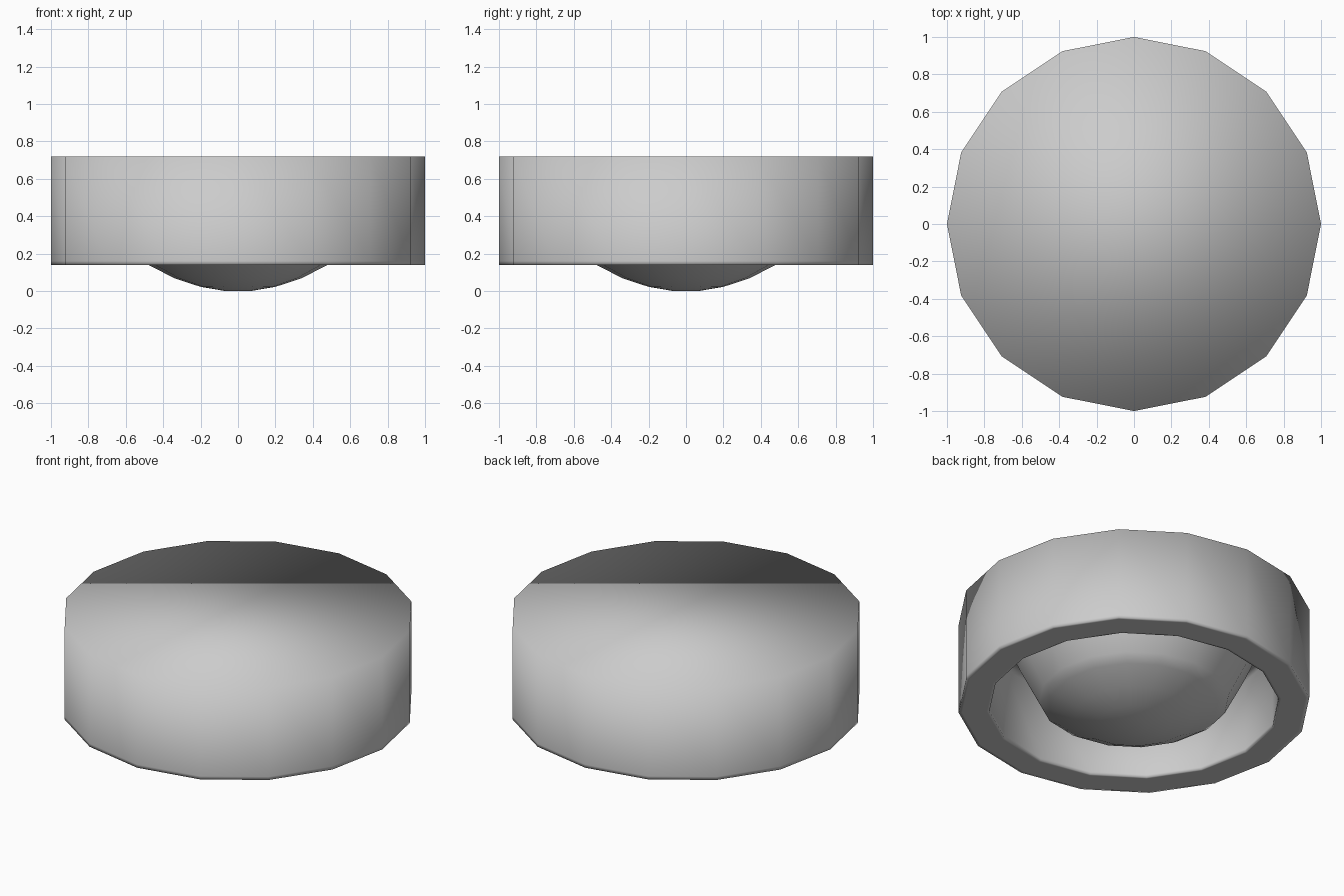
import bpy, bmesh, math

if "Cube" in bpy.data.objects:
    bpy.data.objects.remove(bpy.data.objects["Cube"])

SIDES = 16


def lathe(name, profile, cap_first=False, cap_last=False):
    """Spin (radius, z) points around z into a smooth-shaded part."""
    bm = bmesh.new()
    rings = []
    for r, z in profile:
        rings.append([bm.verts.new((r * math.cos(2 * math.pi * i / SIDES),
                                    r * math.sin(2 * math.pi * i / SIDES), z))
                      for i in range(SIDES)])
    for a, b in zip(rings, rings[1:]):
        for i in range(SIDES):
            j = (i + 1) % SIDES
            bm.faces.new((a[i], a[j], b[j], b[i]))
    if cap_first:
        bm.faces.new(rings[0])
    if cap_last:
        bm.faces.new(rings[-1])
    bmesh.ops.recalc_face_normals(bm, faces=bm.faces)
    for f in bm.faces:
        f.smooth = True
    me = bpy.data.meshes.new(name)
    bm.to_mesh(me)
    bm.free()
    ob = bpy.data.objects.new(name, me)
    bpy.context.collection.objects.link(ob)
    return ob


# one closed shell: flat top, outer wall, bottom rim, cavity and domed plug
shell = [
    (1.0, 0.72),                                            # top edge
    (1.0, 0.16), (1.0, 0.14), (0.98, 0.14),                 # held lower edge
    (0.84, 0.14), (0.825, 0.14), (0.825, 0.16),             # rim and inner lip
    (0.825, 0.60),                                          # cavity wall
    (0.74, 0.60), (0.65, 0.40), (0.54, 0.18),               # plug flank
    (0.48, 0.14), (0.34, 0.068), (0.20, 0.022), (0.07, 0.0),  # dome
]
lathe("cap_with_domed_plug", shell, cap_first=True, cap_last=True)
